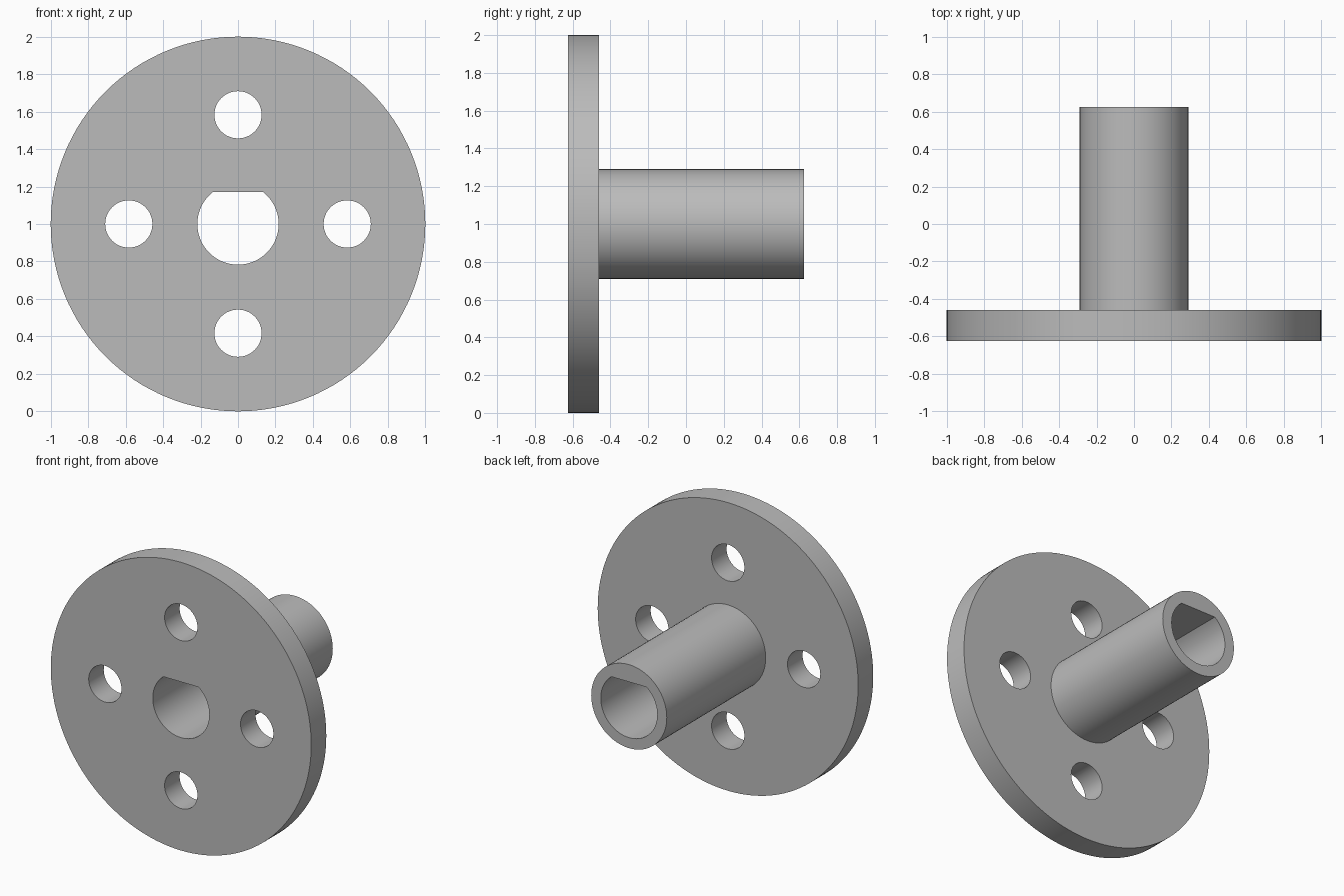
import bpy, bmesh
from math import sin, cos, tau, pi, asin, radians

if "Cube" in bpy.data.objects:
    bpy.data.objects.remove(bpy.data.objects["Cube"])

FRONT, FLANGE_BACK, BACK = -0.625, -0.46, 0.625
AXIS_Z = 1.0

grey = bpy.data.materials.new("plain grey")
grey.use_nodes = True
colour = (0.5, 0.5, 0.5, 1)
grey.diffuse_color = colour
grey.node_tree.nodes["Principled BSDF"].inputs["Base Color"].default_value = colour


def circle(radius, count, x=0, z=AXIS_Z):
    return [(x + radius * cos(tau * i / count), z + radius * sin(tau * i / count))
            for i in range(count)]


def d_shape(radius, flat, count):
    """Circle cut by a flat above its centre."""
    start = pi - asin(flat / radius)
    sweep = pi + 2 * asin(flat / radius)
    return [(radius * cos(start + sweep * i / count),
             AXIS_Z + radius * sin(start + sweep * i / count))
            for i in range(count + 1)]


def prism(name, profile, y0, y1):
    """Extrude an x-z profile along y."""
    bm = bmesh.new()
    face = bm.faces.new([bm.verts.new((x, y0, z)) for x, z in profile])
    grown = bmesh.ops.extrude_face_region(bm, geom=[face])["geom"]
    bmesh.ops.translate(bm, vec=(0, y1 - y0, 0),
                        verts=[v for v in grown if isinstance(v, bmesh.types.BMVert)])
    bmesh.ops.recalc_face_normals(bm, faces=bm.faces)
    mesh = bpy.data.meshes.new(name)
    bm.to_mesh(mesh)
    bm.free()
    mesh.materials.append(grey)
    obj = bpy.data.objects.new(name, mesh)
    bpy.context.collection.objects.link(obj)
    return obj


def combine(target, tool, operation):
    """Apply a boolean and discard the tool."""
    tool.hide_render = True
    mod = target.modifiers.new(operation.lower(), "BOOLEAN")
    mod.operation, mod.solver, mod.object = operation, "EXACT", tool
    bpy.context.view_layer.objects.active = target
    bpy.ops.object.modifier_apply(modifier=mod.name)
    bpy.data.objects.remove(tool)


# Round flange with the barrel fused to its back
hub = prism("flanged_hub", circle(1.0, 128), FRONT, FLANGE_BACK)
barrel = prism("barrel", circle(0.29, 72), FLANGE_BACK - 0.08, BACK)
combine(hub, barrel, "UNION")

# D-shaped bore through the whole length
combine(hub, prism("bore_cutter", d_shape(0.217, 0.17, 56), FRONT - 0.1, BACK + 0.1),
        "DIFFERENCE")

# Four bolt holes
for i in range(4):
    angle = tau * i / 4
    hole = circle(0.126, 48, 0.583 * cos(angle), AXIS_Z + 0.583 * sin(angle))
    combine(hub, prism("bolt_hole_cutter", hole, FRONT - 0.1, FLANGE_BACK + 0.1),
            "DIFFERENCE")

# Smooth walls, sharp rims
bpy.ops.object.select_all(action="DESELECT")
hub.select_set(True)
bpy.context.view_layer.objects.active = hub
bpy.ops.object.shade_smooth_by_angle(angle=radians(30))
